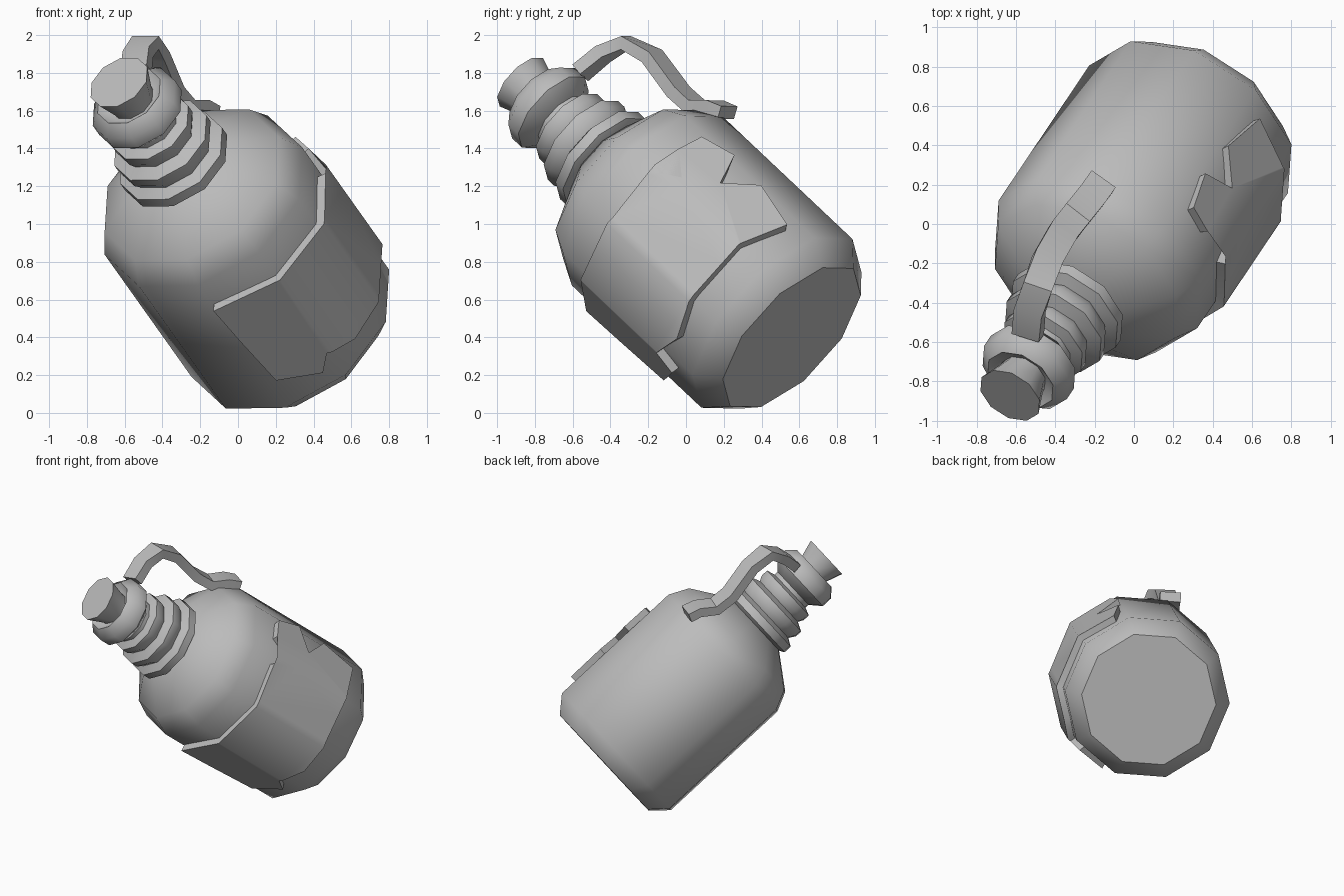
import bpy, bmesh, math
from mathutils import Vector, Matrix

if "Cube" in bpy.data.objects:
    bpy.data.objects.remove(bpy.data.objects["Cube"])

# Tilted bottle axis: base centre, up direction and two cross directions
BASE = Vector((0.33, 0.56, 0.40))
UP = Vector((-0.438, -0.653, 0.616)).normalized()
E1 = Vector((0.836, -0.549, 0)).normalized()
E2 = UP.cross(E1).normalized()
SIDES, PHASE = 10, 1.0

clay = bpy.data.materials.new("grey")
clay.diffuse_color = (0.5, 0.5, 0.5, 1)
clay.use_nodes = True
clay.node_tree.nodes["Principled BSDF"].inputs["Base Color"].default_value = clay.diffuse_color


def place(r, deg, h):
    t = math.radians(deg)
    return BASE + E1 * (r * math.cos(t)) + E2 * (r * math.sin(t)) + UP * h


def finish(bm, name, angle):
    bmesh.ops.recalc_face_normals(bm, faces=bm.faces)
    mesh = bpy.data.meshes.new(name)
    bm.to_mesh(mesh)
    bm.free()
    mesh.materials.append(clay)
    ob = bpy.data.objects.new(name, mesh)
    bpy.context.collection.objects.link(ob)
    bpy.ops.object.select_all(action='DESELECT')
    ob.select_set(True)
    bpy.context.view_layer.objects.active = ob
    bpy.ops.object.shade_smooth_by_angle(angle=math.radians(angle))
    return ob


def skin(bm, rings):
    """Join loops of vertices into a closed tube with end caps."""
    n = len(rings[0])
    for a, b in zip(rings, rings[1:]):
        for i in range(n):
            j = (i + 1) % n
            bm.faces.new((a[i], a[j], b[j], b[i]))
    bm.faces.new(rings[0][::-1])
    bm.faces.new(rings[-1])


def lathe(name, profile):
    bm = bmesh.new()
    rings = [[bm.verts.new(place(r, PHASE + 360 * i / SIDES, h)) for i in range(SIDES)]
             for r, h in profile]
    skin(bm, rings)
    return finish(bm, name, 45)


# Body with chamfered base and rounded shoulder
lathe("body", [(0.49, 0), (0.6, 0.12), (0.6, 1.17), (0.53, 1.31), (0.24, 1.5)])
# Neck with stepped ridges
lathe("neck", [(0.24, 1.46), (0.31, 1.50), (0.31, 1.56), (0.25, 1.59), (0.28, 1.64),
               (0.28, 1.69), (0.21, 1.72), (0.23, 1.76), (0.23, 1.81), (0.17, 1.83),
               (0.17, 1.88)])
# Rounded lip and flared stopper
lathe("lip", [(0.17, 1.86), (0.25, 1.93), (0.25, 2.01), (0.19, 2.07), (0.14, 2.03)])
lathe("stopper", [(0.12, 2.0), (0.13, 2.06), (0.172, 2.19)])

# Strap handle swept from lip to shoulder
path = [Vector(p) for p in (
    (-.54, -.56, 1.80), (-.53, -.44, 1.90), (-.49, -.32, 1.96), (-.44, -.18, 1.89),
    (-.36, -.04, 1.70), (-.29, .05, 1.62), (-.21, .15, 1.62), (-.16, .22, 1.59))]
bm = bmesh.new()
rings = []
for i, p in enumerate(path):
    tangent = (path[min(i + 1, len(path) - 1)] - path[max(i - 1, 0)]).normalized()
    side = (E1 - tangent * E1.dot(tangent)).normalized()
    out = side.cross(tangent).normalized()
    rings.append([bm.verts.new(p + side * (0.075 * s) + out * (0.035 * o))
                  for s, o in ((-1, -1), (1, -1), (1, 1), (-1, 1))])
skin(bm, rings)
finish(bm, "handle", 30)

# Torn raised label wrapped on the body: outline as (angle, height)
outline = [(32, .98), (5, .96), (-36, .97), (-70, 1.0), (-68, .71), (-65, .36), (-44, .25),
           (-37, .36), (-21, .27), (5, .3), (24, .3), (38, .3), (64, .25), (70, .54),
           (55, .68), (72, .78), (67, .98), (53, .99), (42, .83)]
bm = bmesh.new()
face = bm.faces.new([bm.verts.new((a, h * 100, 0)) for a, h in outline])
bmesh.ops.triangulate(bm, faces=[face])
for k in (-35, 1, 37):
    bmesh.ops.bisect_plane(bm, geom=bm.verts[:] + bm.edges[:] + bm.faces[:],
                           plane_co=(k, 0, 0), plane_no=(1, 0, 0))
grown = bmesh.ops.extrude_face_region(bm, geom=bm.faces[:], use_keep_orig=True)
outer = {g for g in grown["geom"] if isinstance(g, bmesh.types.BMVert)}
half = 180 / SIDES
for v in bm.verts:
    off = (v.co.x - PHASE) % (2 * half) - half
    flat = math.cos(math.radians(half)) / math.cos(math.radians(off))
    v.co = place((0.65 if v in outer else 0.57) * flat, v.co.x, v.co.y / 100)
finish(bm, "label", 45)
